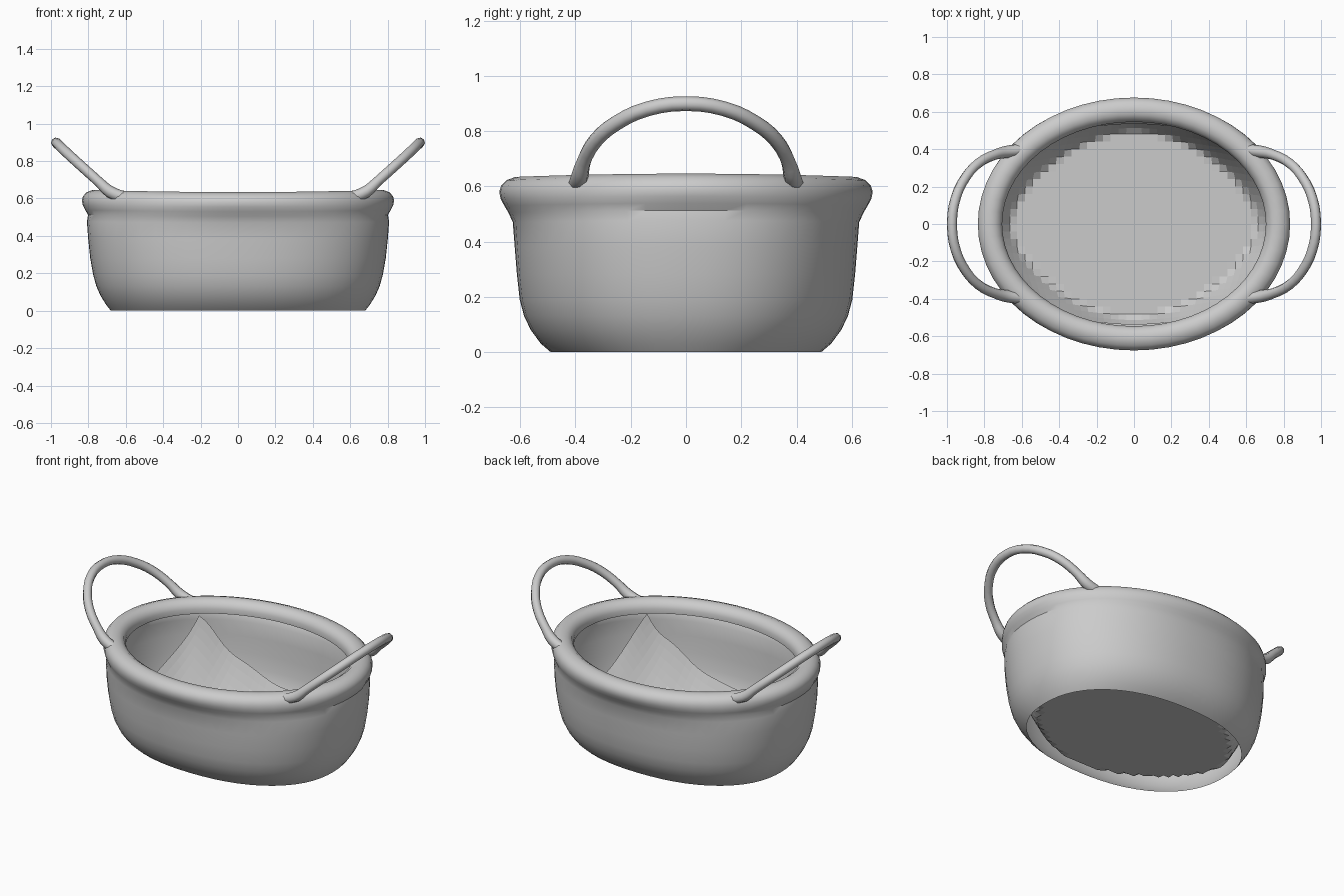
import bpy, bmesh, math

if "Cube" in bpy.data.objects:
    bpy.data.objects.remove(bpy.data.objects["Cube"])

SEGS = 56


def mesh_object(name, bm, smooth=None):
    me = bpy.data.meshes.new(name)
    bm.to_mesh(me)
    bm.free()
    ob = bpy.data.objects.new(name, me)
    bpy.context.collection.objects.link(ob)
    if smooth:
        bpy.context.view_layer.objects.active = ob
        ob.select_set(True)
        bpy.ops.object.shade_smooth_by_angle(angle=math.radians(smooth))
        ob.select_set(False)
    return ob


def oval_point(a, rx, ry, power):
    """Point on a superellipse: power 2 is an ellipse, higher is squarer."""
    c, s = math.cos(a), math.sin(a)
    r = (abs(c) ** power + abs(s) ** power) ** (-1 / power)
    return rx * r * c, ry * r * s


# Tub: one thin oval sheet, open below, whose top rolls outward then inward
# Each ring is (z, half width x, half width y)
profile = [(0.0, 0.68, 0.49), (0.03, 0.704, 0.525), (0.08, 0.735, 0.562),
           (0.13, 0.757, 0.586), (0.19, 0.774, 0.602), (0.28, 0.79, 0.612),
           (0.38, 0.801, 0.62), (0.47, 0.808, 0.627)]
# Rolled rim, as offsets outward from an oval centreline
roll = [(0.505, 0.034), (0.53, 0.049), (0.555, 0.062), (0.58, 0.067),
        (0.603, 0.06), (0.622, 0.041), (0.634, 0.008), (0.63, -0.025),
        (0.612, -0.051), (0.585, -0.063), (0.555, -0.062)]
profile += [(z, 0.768 + o, 0.609 + o) for z, o in roll]
bm = bmesh.new()
rings = []
for k, (z, rx, ry) in enumerate(profile):
    # squarer tub plan easing into the elliptical rim
    power = 2.25 - 0.25 * min(1, max(0, (k - 6) / 5))
    ring = []
    for i in range(SEGS):
        a = 2 * math.pi * i / SEGS
        x, y = oval_point(a, rx, ry, power)
        lift = 0.012 * math.cos(a) ** 2 * (z / 0.64) ** 2
        ring.append(bm.verts.new((x, y, z + (lift if z > 0.3 else 0))))
    rings.append(ring)
for lo, hi in zip(rings, rings[1:]):
    for i in range(SEGS):
        j = (i + 1) % SEGS
        bm.faces.new((lo[i], lo[j], hi[j], hi[i]))
mesh_object("tub_with_rolled_rim", bm, smooth=35)

# Cloth lining: flat floor with its four corners climbing the wall
bm = bmesh.new()
NX, NY = 36, 28
grid = []
for j in range(NY + 1):
    row = []
    for i in range(NX + 1):
        u = 0.75 * (2 * i / NX - 1)
        v = 0.56 * (2 * j / NY - 1)
        n = (abs(u / 0.66) ** 1.7 + abs(v / 0.5) ** 1.7) ** (1 / 1.7)
        e = max(0.0, n - 1)
        k = 1 - 0.225 * e / 0.7
        wrinkle = 0.03 * e * math.sin(17 * u + 11 * v)
        row.append(bm.verts.new((u * k, v * k, 0.06 + 0.65 * e + wrinkle)))
    grid.append(row)
for j in range(NY):
    for i in range(NX):
        bm.faces.new((grid[j][i], grid[j][i + 1], grid[j + 1][i + 1], grid[j + 1][i]))
mesh_object("cloth_lining", bm)

# Two outward-leaning loop handles, feet sunk into the rim; points are (x, y, z)
half = [(0.61, 0.395, 0.605), (0.685, 0.385, 0.636), (0.745, 0.37, 0.69),
        (0.832, 0.325, 0.768), (0.90, 0.25, 0.83), (0.953, 0.14, 0.88)]
arch = half + [(0.973, 0.0, 0.899)] + [(x, -y, z) for x, y, z in reversed(half)]
for side, name in ((1, "right_handle"), (-1, "left_handle")):
    cu = bpy.data.curves.new(name, "CURVE")
    cu.dimensions = "3D"
    cu.bevel_depth = 0.027
    cu.bevel_resolution = 2
    cu.resolution_u = 3
    cu.use_fill_caps = True
    sp = cu.splines.new("BEZIER")
    sp.bezier_points.add(len(arch) - 1)
    for p, (x, y, z) in zip(sp.bezier_points, arch):
        p.co = (side * x, y, z)
        p.handle_left_type = p.handle_right_type = "AUTO"
        p.radius = 1.2 if z < 0.64 else 1.0
    ob = bpy.data.objects.new(name, cu)
    bpy.context.collection.objects.link(ob)
